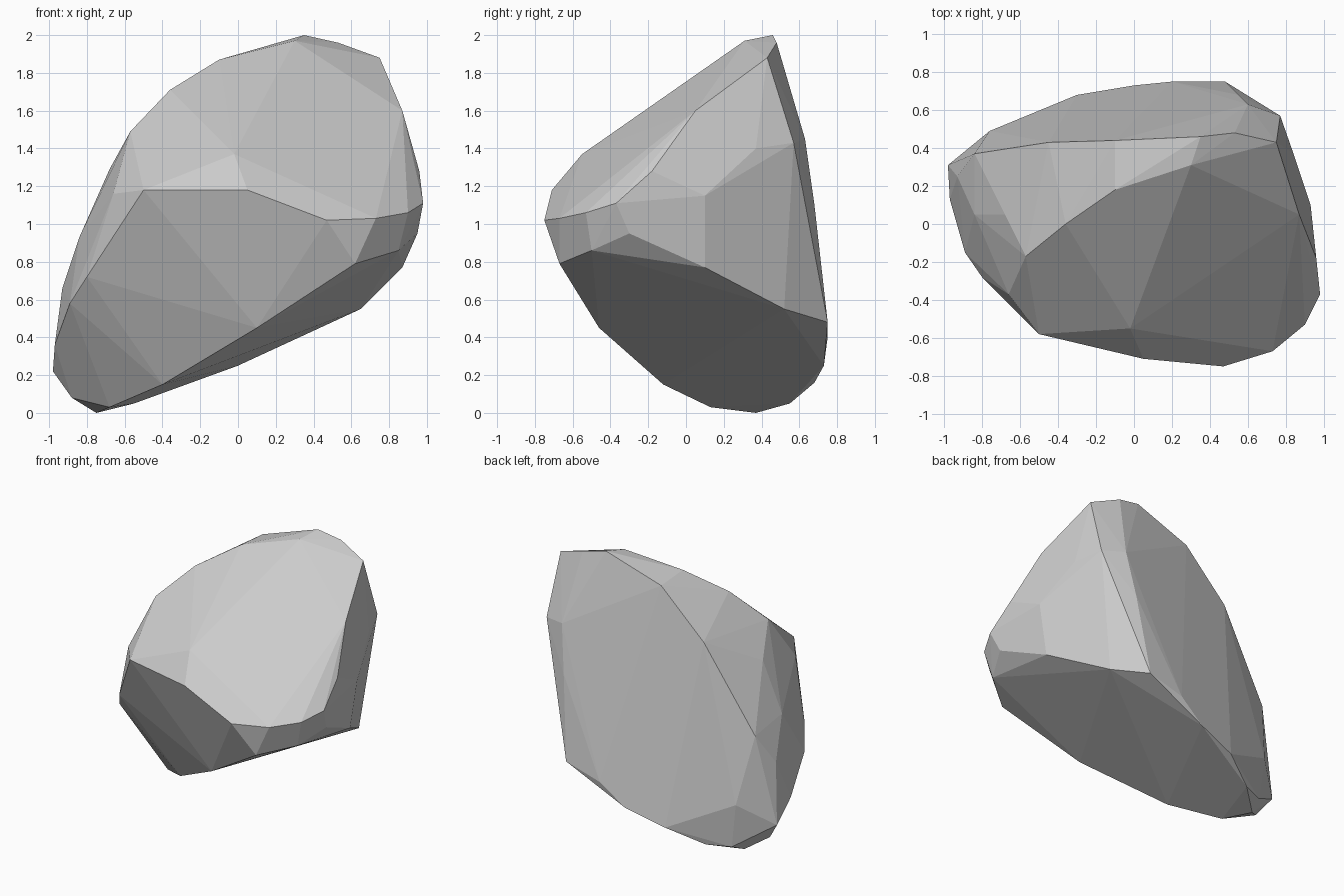
import bpy, bmesh, math

if "Cube" in bpy.data.objects:
    bpy.data.objects.remove(bpy.data.objects["Cube"])

# Corner loops of the boulder, in hundredths of a unit
front_ridge = [(-66, -37, 116), (-50, -58, 118), (5, -71, 118), (47, -75, 102),
               (73, -67, 103), (90, -53, 106), (98, -37, 111)]
front_slope = [(-2, -55, 137), (30, 31, 197), (-57, -17, 149), (-36, 0, 171), (-10, 18, 187)]
right_side = [(96, -18, 128), (87, 5, 160), (75, 43, 188), (77, 57, 143),
              (93, 10, 115), (87, 10, 77), (84, 37, 140)]
crown = [(53, 48, 196), (35, 46, 200), (-10, 44, 185), (-45, 43, 151), (-84, 37, 88)]
left_side = [(-68, 5, 129), (-84, 5, 93), (-80, -28, 72), (-89, -15, 58), (-93, 25, 66),
             (-97, 13, 36), (-98, 31, 22), (-88, 25, 8)]
lower_edge = [(62, -67, 79), (85, -50, 86), (95, -30, 95), (10, -46, 45),
              (-40, -12, 15), (-68, 13, 3), (-75, 37, 0)]
back_wall = [(60, 63, 145), (55, 68, 110), (65, 52, 55), (48, 75, 48), (20, 75, 40), (0, 73, 25),
             (-30, 68, 16), (-55, 55, 5), (-76, 49, 38), (-72, 48, 5)]

# Wrap the corners in a convex hull
bm = bmesh.new()
for loop in (front_ridge, front_slope, right_side, crown, left_side, lower_edge, back_wall):
    for p in loop:
        bm.verts.new([c / 100 for c in p])
res = bmesh.ops.convex_hull(bm, input=bm.verts)
junk = {g for g in res["geom_interior"] + res["geom_unused"] if isinstance(g, bmesh.types.BMVert)}
bmesh.ops.delete(bm, geom=list(junk), context='VERTS')

# Merge nearly coplanar triangles into broad facets
bmesh.ops.dissolve_limit(bm, angle_limit=math.radians(2), verts=bm.verts, edges=bm.edges)
bmesh.ops.recalc_face_normals(bm, faces=bm.faces)

mesh = bpy.data.meshes.new("boulder")
bm.to_mesh(mesh)
bm.free()
bpy.context.collection.objects.link(bpy.data.objects.new("boulder", mesh))
